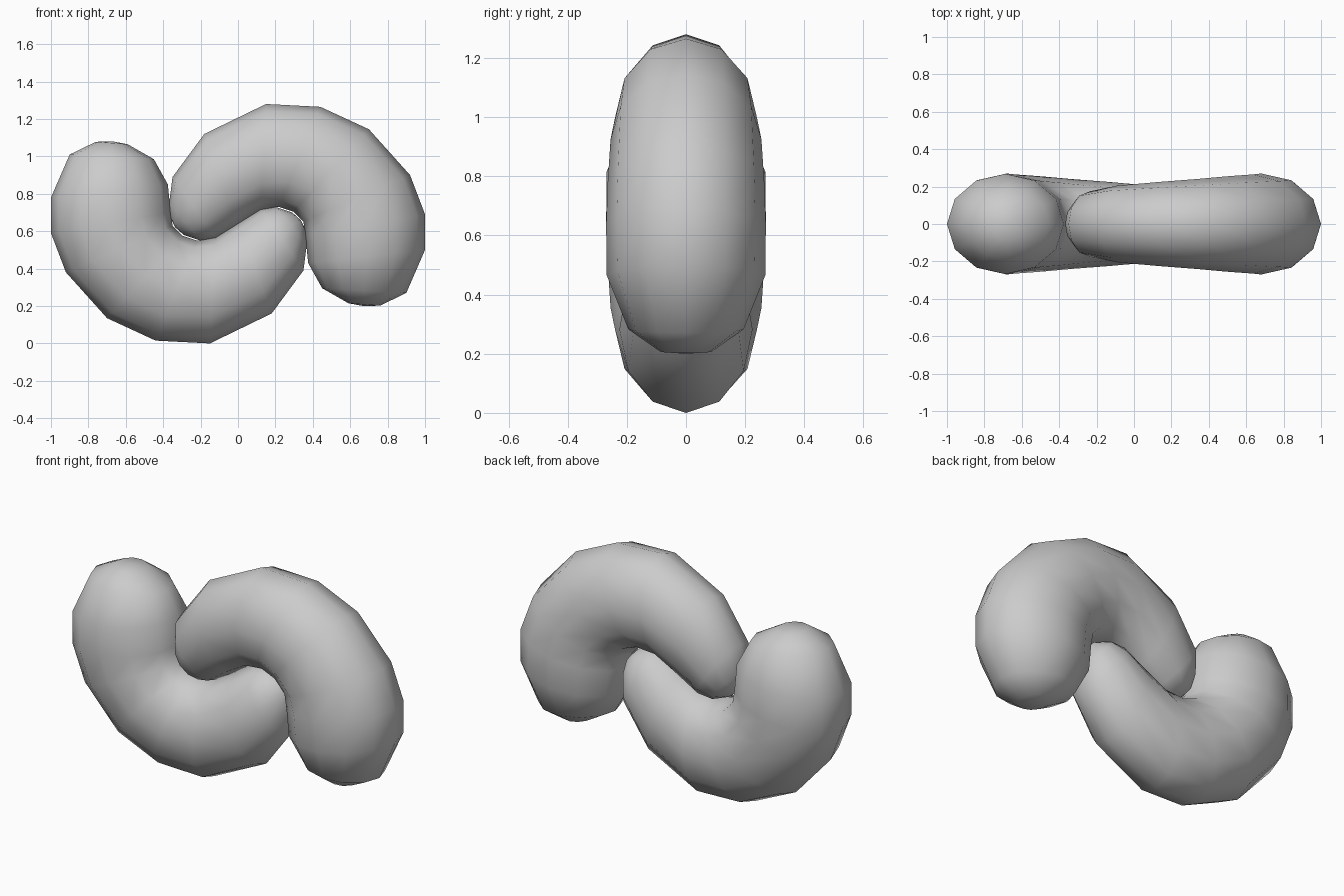
import bpy, bmesh
from math import sin, cos, pi

if "Cube" in bpy.data.objects:
    bpy.data.objects.remove(bpy.data.objects["Cube"])

SIDES = 12

# Each ring: outer x, outer z, inner x, inner z, half depth in y
RINGS = [
    (0.76, 0.202, 0.59, 0.215, 0.09),
    (0.90, 0.27, 0.45, 0.295, 0.195),
    (1.00, 0.50, 0.375, 0.43, 0.268),
    (1.00, 0.69, 0.36, 0.58, 0.27),
    (0.92, 0.90, 0.35, 0.65, 0.265),
    (0.70, 1.145, 0.295, 0.705, 0.255),
    (0.44, 1.265, 0.22, 0.73, 0.24),
    (0.15, 1.28, 0.12, 0.715, 0.225),
    (-0.18, 1.12, 0.00, 0.64, 0.205),
    (-0.35, 0.89, -0.12, 0.565, 0.175),
    (-0.368, 0.75, -0.20, 0.55, 0.125),
    (-0.36, 0.67, -0.29, 0.58, 0.06),
]
WIDE_TIP = (0.67, 0.2)
NARROW_TIP = (-0.335, 0.62)


def curved_bean(name, turned):
    # Point symmetry: the second bean is the first turned half round about y
    def place(x, y, z):
        return (-x, y, 1.28 - z) if turned else (x, y, z)

    bm = bmesh.new()
    loops = []
    for ox, oz, ix, iz, d in RINGS:
        cx, cz, hx, hz = (ox + ix) / 2, (oz + iz) / 2, (ox - ix) / 2, (oz - iz) / 2
        loops.append([bm.verts.new(place(cx + hx * cos(a), d * sin(a), cz + hz * cos(a)))
                      for a in (2 * pi * i / SIDES for i in range(SIDES))])
    # Skin between the rings
    for a, b in zip(loops, loops[1:]):
        for i in range(SIDES):
            j = (i + 1) % SIDES
            bm.faces.new((a[i], a[j], b[j], b[i]))
    # Rounded ends
    for loop, (x, z) in ((loops[0], WIDE_TIP), (loops[-1], NARROW_TIP)):
        tip = bm.verts.new(place(x, 0, z))
        for i in range(SIDES):
            bm.faces.new((loop[i], loop[(i + 1) % SIDES], tip))
    bmesh.ops.recalc_face_normals(bm, faces=bm.faces)
    for f in bm.faces:
        f.smooth = True
    mesh = bpy.data.meshes.new(name)
    bm.to_mesh(mesh)
    bm.free()
    bpy.context.collection.objects.link(bpy.data.objects.new(name, mesh))


curved_bean("upper_bean", False)
curved_bean("lower_bean", True)
